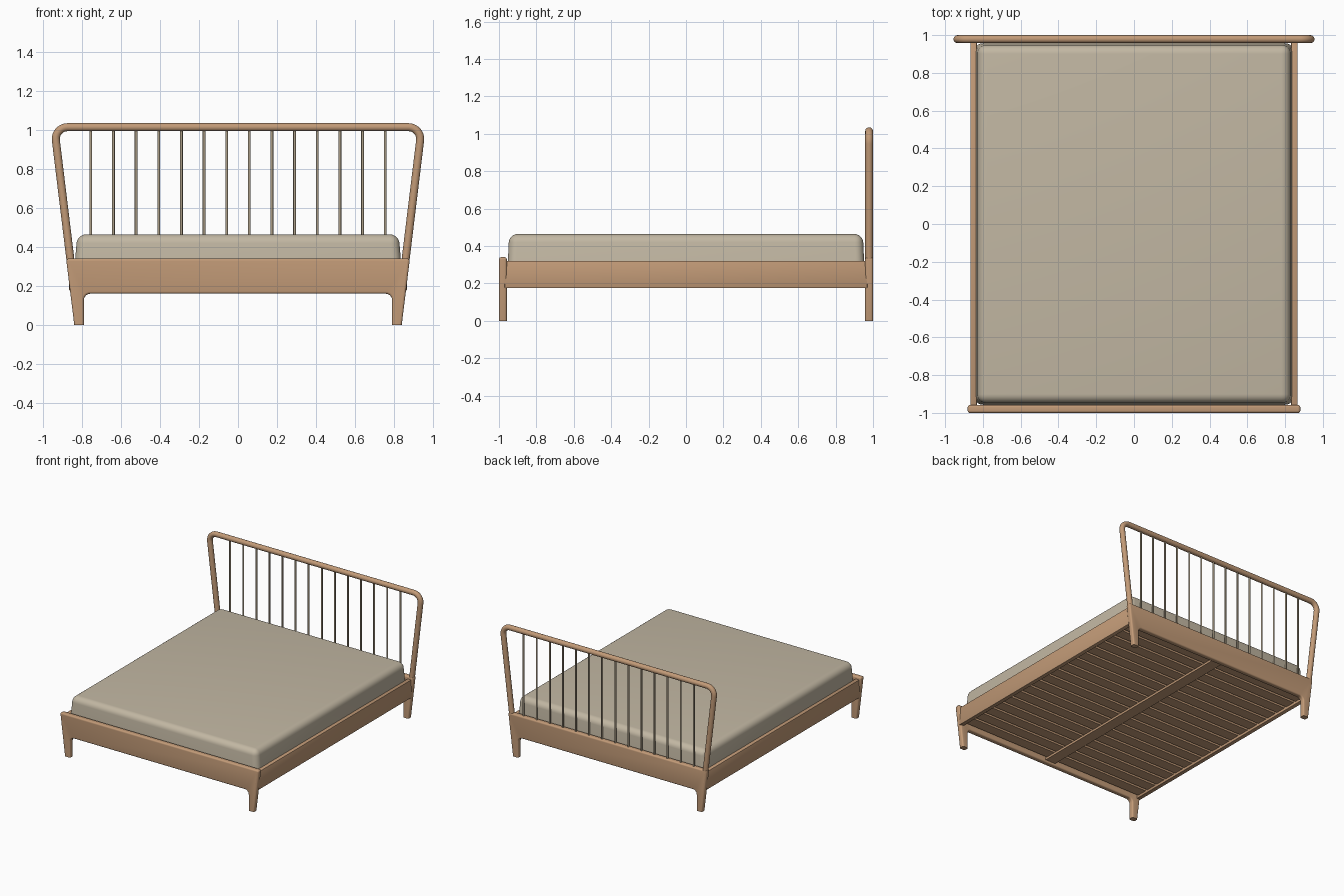
import bpy, bmesh, math
from mathutils import Vector, Matrix

if "Cube" in bpy.data.objects:
    bpy.data.objects.remove(bpy.data.objects["Cube"])


def material(name, rgb):
    m = bpy.data.materials.new(name)
    m.diffuse_color = (*rgb, 1)
    m.use_nodes = True
    m.node_tree.nodes["Principled BSDF"].inputs["Base Color"].default_value = m.diffuse_color
    return m


WOOD = material("oak wood", (0.54, 0.325, 0.185))
CLOTH = material("beige cloth", (0.54, 0.475, 0.365))
METAL = material("muted brass", (0.42, 0.35, 0.25))


def finish(name, bm, mat):
    bmesh.ops.recalc_face_normals(bm, faces=bm.faces)
    me = bpy.data.meshes.new(name)
    bm.to_mesh(me)
    bm.free()
    ob = bpy.data.objects.new(name, me)
    bpy.context.collection.objects.link(ob)
    me.materials.append(mat)
    smooth(ob)
    return ob


def smooth(ob):
    bpy.ops.object.select_all(action='DESELECT')
    ob.select_set(True)
    bpy.context.view_layer.objects.active = ob
    bpy.ops.object.shade_smooth_by_angle(angle=math.radians(35))


def box(name, lo, hi, mat, bevel=0.0, seg=2):
    bm = bmesh.new()
    lo, hi = Vector(lo), Vector(hi)
    bmesh.ops.create_cube(bm, size=1, matrix=Matrix.Translation((lo + hi) / 2)
                          @ Matrix.Diagonal((*(hi - lo), 1)))
    if bevel:
        bmesh.ops.bevel(bm, geom=bm.edges[:], offset=bevel, segments=seg,
                        profile=0.5, affect='EDGES')
    return finish(name, bm, mat)


def fillet(prev, corner, nxt, r, n=8):
    """Points of an arc that rounds a 2D corner."""
    p, c, q = Vector(prev), Vector(corner), Vector(nxt)
    u, v = (p - c).normalized(), (q - c).normalized()
    half = u.angle(v) / 2
    centre = c + (u + v).normalized() * r / math.sin(half)
    a = c + u * r / math.tan(half) - centre
    b = c + v * r / math.tan(half) - centre
    sweep = math.pi - 2 * half
    return [tuple(centre + (a * math.sin(sweep * (1 - i / n)) + b * math.sin(sweep * i / n))
                  / math.sin(sweep)) for i in range(n + 1)]


T = 0.042          # thickness of the end frames
Y_END = 1 - T / 2  # their centre line


def end_panel(name, y):
    # Board with two flared legs and an arched lower edge
    right = [(0.79, 0), (0.84, 0)]
    right += fillet((0.84, 0), (0.882, 0.34), (0, 0.34), 0.012, 3)
    arch = fillet((0, 0.16), (0.79, 0.16), (0.79, 0), 0.032, 6)
    half = arch + right
    outline = half + [(-x, z) for x, z in reversed(half)]
    bm = bmesh.new()
    face = bm.faces.new([bm.verts.new((x, y - T / 2, z)) for x, z in outline])
    new = bmesh.ops.extrude_face_region(bm, geom=[face])['geom']
    bmesh.ops.translate(bm, vec=(0, T, 0), verts=[g for g in new if isinstance(g, bmesh.types.BMVert)])
    bmesh.ops.recalc_face_normals(bm, faces=bm.faces)
    rim = [e for e in bm.edges
           if abs(e.verts[0].co.y - e.verts[1].co.y) < 1e-5
           and max(v.co.z for v in e.verts) > 0.001]
    bmesh.ops.bevel(bm, geom=rim, offset=0.016, segments=4, profile=0.5,
                    affect='EDGES', clamp_overlap=True)
    finish(name, bm, WOOD)


end_panel("footboard", -Y_END)
end_panel("headboard_panel", Y_END)

# Headboard hoop: round bar flaring upward and turning across the top
foot, corner = (0.819 + 0.122 * 0.27, 0.27), (0.9425, 1.014)
side = [foot] + fillet(foot, corner, (0, 1.014), 0.06, 10)
path = side + [(-x, z) for x, z in reversed(side)]
cu = bpy.data.curves.new("headboard_hoop", 'CURVE')
cu.dimensions = '3D'
cu.bevel_depth = T / 2
cu.bevel_resolution = 5
cu.use_fill_caps = True
sp = cu.splines.new('POLY')
sp.points.add(len(path) - 1)
for pt, (x, z) in zip(sp.points, path):
    pt.co = (x, Y_END, z, 1)
hoop = bpy.data.objects.new("headboard_hoop", cu)
bpy.context.collection.objects.link(hoop)
cu.materials.append(WOOD)
bpy.ops.object.select_all(action='DESELECT')
hoop.select_set(True)
bpy.context.view_layer.objects.active = hoop
bpy.ops.object.convert(target='MESH')
smooth(bpy.context.view_layer.objects.active)

# Fourteen thin spindles
for i in range(14):
    bm = bmesh.new()
    bmesh.ops.create_cone(bm, cap_ends=True, segments=12, radius1=0.007, radius2=0.007, depth=0.68,
                          matrix=Matrix.Translation((-0.755 + i * 1.51 / 13, Y_END, 0.665)))
    finish(f"spindle_{i + 1}", bm, METAL)

# Side rails
for s, label in ((-1, "left"), (1, "right")):
    xs = sorted((s * 0.832, s * 0.866))
    box(f"{label}_side_rail", (xs[0], -0.97, 0.175), (xs[1], 0.97, 0.32), WOOD, 0.004)

# Slats and the centre beam under them
N = 18
pitch = 1.91 / N
for i in range(N):
    y = -0.955 + pitch * (i + 0.5)
    box(f"slat_{i + 1}", (-0.84, y - 0.043, 0.195), (0.84, y + 0.043, 0.213), WOOD)
box("centre_beam", (-0.045, -0.965, 0.178), (0.045, 0.965, 0.196), WOOD)

# Mattress: rounded block with a slight crown and sides leaning in
bm = bmesh.new()
bmesh.ops.create_cube(bm, size=1, matrix=Matrix.Translation((0, 0, 0.337))
                      @ Matrix.Diagonal((1.69, 1.914, 0.246, 1)))
for v in bm.verts:
    if v.co.z > 0.3:
        v.co.x *= 0.976
        v.co.y *= 0.988
top = [e for e in bm.edges if max(v.co.z for v in e.verts) > 0.3]
bmesh.ops.bevel(bm, geom=top, offset=0.045, segments=6, profile=0.5, affect='EDGES')
for v in bm.verts:
    if v.co.z > 0.4:
        v.co.z += 0.004
finish("mattress", bm, CLOTH)
